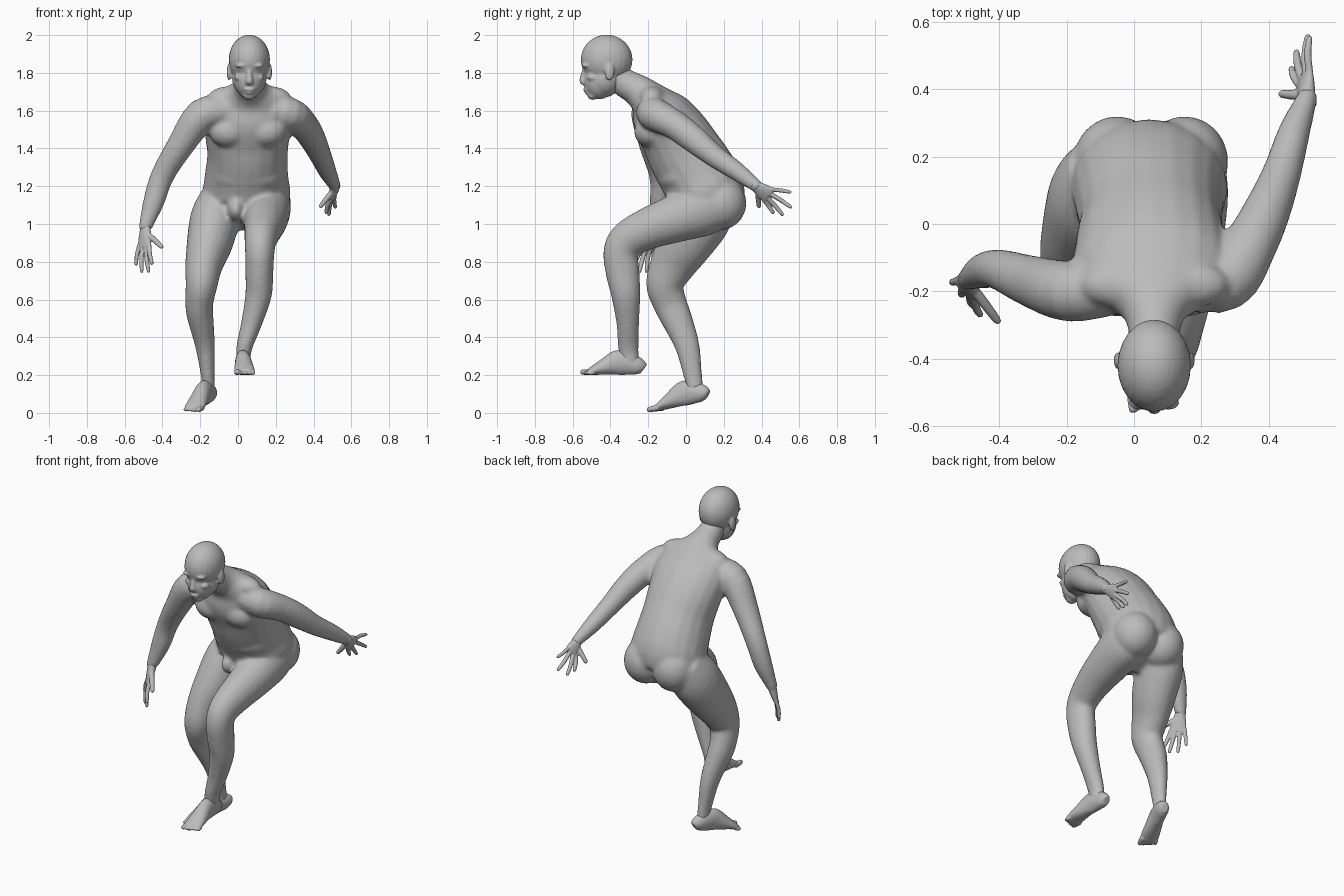
import bpy
import bmesh
from math import cos, sin, pi
from mathutils import Vector, Matrix

old = bpy.data.objects.get("Cube")
if old:
    bpy.data.objects.remove(old, do_unlink=True)

# Single clay colour
clay = bpy.data.materials.new("clay grey")
clay.use_nodes = True
GREY = (.5, .5, .5, 1)
clay.diffuse_color = GREY
clay.node_tree.nodes["Principled BSDF"].inputs["Base Color"].default_value = GREY

X, Y = Vector((1, 0, 0)), Vector((0, 1, 0))


def blend(rows, steps=4):
    """Smoothly interpolate rows of numbers with a Catmull-Rom curve."""
    result = []
    last = len(rows) - 1
    for i in range(last):
        a, b, c, d = (rows[max(0, min(last, i + k))] for k in (-1, 0, 1, 2))
        for s in range(steps):
            t = s / steps
            result.append([q + t * (r - p) / 2
                           + t * t * (2 * p - 5 * q + 4 * r - e) / 2
                           + t ** 3 * (3 * q - p - 3 * r + e) / 2
                           for p, q, r, e in zip(a, b, c, d)])
    result.append(list(rows[-1]))
    return result


def loft(bm, rings, across=X, sides=20):
    """Closed tube through rings of x, y, z, half width, half depth."""
    rows = blend(rings)
    centres = [Vector(r[:3]) for r in rows]
    loops = []
    for i, row in enumerate(rows):
        along = centres[min(i + 1, len(rows) - 1)] - centres[max(i - 1, 0)]
        along.normalize()
        u = (across - along * across.dot(along)).normalized()
        v = along.cross(u)
        wide, deep = row[3], row[4]
        loops.append([bm.verts.new(centres[i] + u * wide * cos(2 * pi * k / sides)
                                   + v * deep * sin(2 * pi * k / sides))
                      for k in range(sides)])
    for lower, upper in zip(loops, loops[1:]):
        for k in range(sides):
            n = (k + 1) % sides
            bm.faces.new((lower[k], lower[n], upper[n], upper[k]))
    bm.faces.new(loops[0][::-1])
    bm.faces.new(loops[-1])


def blob(bm, centre, radii):
    """Ellipsoid mass."""
    place = Matrix.Translation(centre) @ Matrix.Diagonal((*radii, 1))
    bmesh.ops.create_uvsphere(bm, u_segments=24, v_segments=16, radius=1, matrix=place)


def finger(bm, base, tip, r, bend=Vector()):
    """Tapered digit with a rounded end and a slight bend."""
    middle = (base + tip) / 2 + bend
    end = tip.lerp(base, .08)
    loft(bm, [(*p, w, w) for p, w in
              ((base, r), (middle, r), (end, r * .8), (tip, r * .4))],
         Vector((.6, .7, .2)), 12)


def finish(name, bm, voxel, rounds):
    """Fuse overlapping masses into one smooth skin."""
    bmesh.ops.recalc_face_normals(bm, faces=bm.faces)
    mesh = bpy.data.meshes.new(name)
    bm.to_mesh(mesh)
    bm.free()
    mesh.materials.append(clay)
    obj = bpy.data.objects.new(name, mesh)
    bpy.context.collection.objects.link(obj)
    skin = obj.modifiers.new("fuse", "REMESH")
    skin.mode = "VOXEL"
    skin.voxel_size = voxel
    skin.use_smooth_shade = True
    soft = obj.modifiers.new("soften", "SMOOTH")
    soft.factor = .5
    soft.iterations = rounds


# Torso leaning forward, from pelvis to neck
body = bmesh.new()
loft(body, [(.04, .15, 1, .1, .1), (.04, .12, 1.08, .2, .17),
            (.045, .11, 1.16, .232, .205), (.045, .07, 1.25, .222, .208),
            (.05, 0, 1.365, .213, .2), (.05, -.06, 1.47, .225, .185),
            (.055, -.14, 1.58, .235, .16), (.06, -.2, 1.66, .19, .105),
            (.06, -.26, 1.71, .1, .085), (.06, -.33, 1.75, .074, .076),
            (.06, -.39, 1.8, .07, .07)])
for side in (-1, 1):
    mid = .05 + side * .1
    blob(body, (mid, .185, 1.11), (.13, .135, .14))       # buttock
    blob(body, (mid, -.19, 1.49), (.105, .085, .085))     # chest muscle
    blob(body, (.06 + side * .1, -.18, 1.67), (.12, .07, .06))  # shoulder slope
blob(body, (.05, -.02, 1.25), (.19, .135, .1))            # belly
blob(body, (-.01, -.03, 1.08), (.05, .1, .07))            # groin

# Arms
loft(body, [(-.06, -.19, 1.6, .08, .08), (-.19, -.2, 1.575, .09, .09),
            (-.305, -.17, 1.415, .077, .072), (-.4, -.135, 1.255, .06, .062),
            (-.447, -.14, 1.115, .052, .056), (-.488, -.163, .99, .033, .037),
            (-.492, -.17, .965, .033, .033)], Y)
loft(body, [(.14, -.18, 1.6, .08, .08), (.27, -.17, 1.583, .09, .088),
            (.345, -.06, 1.525, .08, .078), (.395, .04, 1.45, .07, .073),
            (.438, .15, 1.36, .058, .06), (.474, .27, 1.278, .048, .05),
            (.51, .365, 1.207, .033, .035), (.515, .385, 1.19, .032, .032)])

# Legs
loft(body, [(.14, .17, 1.13, .12, .12), (.15, .1, 1.09, .13, .15),
            (.145, -.05, 1.03, .12, .128), (.135, -.19, .98, .102, .112),
            (.12, -.305, .92, .086, .1), (.115, -.345, .85, .078, .093),
            (.113, -.335, .74, .074, .09), (.108, -.318, .62, .07, .077),
            (.07, -.308, .47, .055, .06), (.032, -.305, .34, .042, .054),
            (.028, -.29, .25, .036, .045)])
loft(body, [(-.08, .15, 1.13, .12, .13), (-.12, .085, 1.03, .132, .155),
            (-.15, 0, .9, .122, .143), (-.18, -.07, .785, .1, .122),
            (-.193, -.112, .68, .085, .1), (-.205, -.085, .58, .074, .09),
            (-.2, -.055, .51, .07, .084), (-.175, .005, .36, .053, .066),
            (-.16, .036, .2, .037, .05), (-.155, .05, .12, .034, .042)])
finish("body", body, .012, 6)

# Head: skull, jaw, face features and ears
head = bmesh.new()
blob(head, (.06, -.42, 1.87), (.109, .137, .132))
blob(head, (.06, -.43, 1.77), (.091, .09, .098))
blob(head, (.06, -.458, 1.765), (.078, .084, .105))
blob(head, (.06, -.493, 1.683), (.035, .03, .026))        # chin
blob(head, (.06, -.53, 1.712), (.03, .016, .009))         # upper lip
blob(head, (.06, -.522, 1.696), (.026, .016, .009))       # lower lip
loft(head, [(.06, -.53, 1.835, .011, .012), (.06, -.543, 1.79, .014, .014),
            (.06, -.55, 1.757, .02, .014), (.06, -.54, 1.742, .018, .01)])
for side in (-1, 1):
    blob(head, (.06 + side * .042, -.53, 1.838), (.034, .022, .011))  # brow
    blob(head, (.06 + side * .05, -.495, 1.775), (.03, .03, .02))    # cheek
    blob(head, (.06 + side * .04, -.516, 1.812), (.016, .014, .01))  # eyelid
    blob(head, (.06 + side * .107, -.405, 1.805), (.013, .026, .045))  # ear
finish("head", head, .007, 2)


def hand(name, wrist, index, pinky, tips, thumb):
    """Flat palm between wrist and knuckles, four fingers and a thumb."""
    bm = bmesh.new()
    wrist, index, pinky, thumb = map(Vector, (wrist, index, pinky, thumb))
    across = (pinky - index).normalized()
    knuckle = (index + pinky) / 2
    rows = ((-.25, .03, .03), (.1, .032, .026), (.6, .045, .021), (1.05, .046, .014))
    loft(bm, [(*wrist.lerp(knuckle, t), w, d) for t, w, d in rows], across)
    normal = across.cross(knuckle - wrist).normalized()
    for i, tip in enumerate(tips):
        base = index.lerp(pinky, i / 3)
        finger(bm, base.lerp(wrist, .15), Vector(tip), .0125 - .001 * (i == 3), normal * .006)
    finger(bm, wrist.lerp(index, .25), thumb, .015)
    finish(name, bm, .005, 2)


hand("right_hand", (-.49, -.165, .98), (-.467, -.232, .875), (-.525, -.165, .88),
     [(-.455, -.272, .785), (-.473, -.248, .742), (-.51, -.212, .742),
      (-.541, -.172, .78)], (-.4, -.293, .875))
hand("left_hand", (.512, .37, 1.2), (.492, .412, 1.125), (.522, .46, 1.18),
     [(.465, .465, 1.055), (.48, .515, 1.045), (.515, .562, 1.085),
      (.52, .559, 1.168)], (.433, .386, 1.088))


def foot(name, heel, toe, inner):
    """Sole line from heel to toe, with an instep and five toes."""
    bm = bmesh.new()
    heel, toe = Vector(heel), Vector(toe)
    across = (toe - heel).cross(Vector((0, 0, 1))).normalized()
    if across.x * inner < 0:
        across = -across
    rows = ((.01, .022, .03), (.08, .036, .045), (.25, .041, .062), (.42, .043, .066),
            (.62, .05, .045), (.8, .055, .025), (.88, .048, .016))
    loft(bm, [(*(heel.lerp(toe, t) + Vector((0, 0, h))), w, h) for t, w, h in rows], across)
    for i in range(5):
        r = .016 if i == 0 else .0115
        shift = across * (.04 - .021 * i) + Vector((0, 0, r))
        finger(bm, heel.lerp(toe, .8) + shift, heel.lerp(toe, 1 - .022 * i) + shift, r)
    finish(name, bm, .006, 2)


foot("left_foot", (.02, -.222, .2), (.038, -.557, .2), -1)
foot("right_foot", (-.135, .115, .062), (-.25, -.192, 0), 1)
